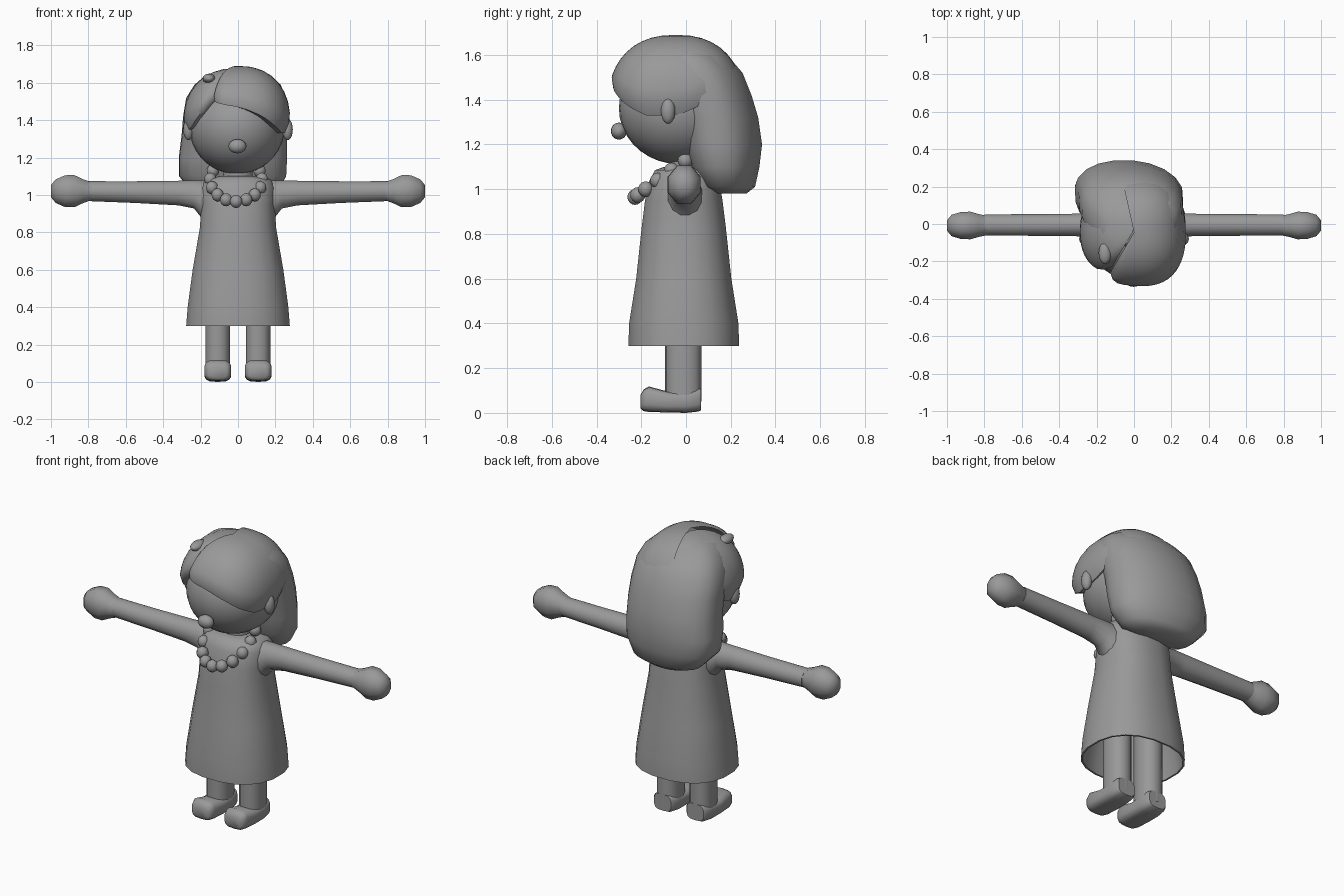
import bpy, bmesh, math
from mathutils import Vector

if "Cube" in bpy.data.objects:
    bpy.data.objects.remove(bpy.data.objects["Cube"])

grey = bpy.data.materials.new("soft grey")
grey.diffuse_color = (0.32, 0.32, 0.32, 1)
grey.use_nodes = True
grey.node_tree.nodes["Principled BSDF"].inputs["Base Color"].default_value = grey.diffuse_color


def finish(name, bm, angle=50):
    bmesh.ops.remove_doubles(bm, verts=bm.verts, dist=0.0005)
    bmesh.ops.recalc_face_normals(bm, faces=bm.faces)
    me = bpy.data.meshes.new(name)
    bm.to_mesh(me)
    bm.free()
    me.materials.append(grey)
    ob = bpy.data.objects.new(name, me)
    bpy.context.collection.objects.link(ob)
    bpy.ops.object.select_all(action='DESELECT')
    ob.select_set(True)
    bpy.context.view_layer.objects.active = ob
    bpy.ops.object.shade_smooth_by_angle(angle=math.radians(angle))
    return ob


def spow(v, p):
    return math.copysign(abs(v) ** p, v)


def loft(name, axis, rings, n=16, p=1.0, angle=50, p_back=None, skew=0.0):
    """Closed skin through rings (pos, a_min, a_max, b_min, b_max) across an axis."""
    bm = bmesh.new()
    rows = []
    for pos, a0, a1, b0, b1 in rings:
        row = []
        for i in range(n):
            t = 2 * math.pi * (i + 0.5) / n
            q = p_back if p_back and math.sin(t) > 0 else p
            a = (a0 + a1) / 2 + (a1 - a0) / 2 * spow(math.cos(t), q)
            b = (b0 + b1) / 2 + (b1 - b0) / 2 * spow(math.sin(t), q)
            a -= skew * max(math.sin(t), 0)
            co = {'x': (pos, a, b), 'y': (a, pos, b), 'z': (a, b, pos)}[axis]
            row.append(bm.verts.new(co))
        rows.append(row)
    for r, s in zip(rows, rows[1:]):
        for i in range(n):
            j = (i + 1) % n
            bm.faces.new((r[i], r[j], s[j], s[i]))
    bm.faces.new(rows[0])
    bm.faces.new(rows[-1])
    return finish(name, bm, angle)


def ball(name, loc, radii, u=16, v=10):
    bm = bmesh.new()
    bmesh.ops.create_uvsphere(bm, u_segments=u, v_segments=v, radius=1)
    bmesh.ops.scale(bm, vec=radii, verts=bm.verts)
    bmesh.ops.translate(bm, vec=loc, verts=bm.verts)
    return finish(name, bm, 60)


def lerp(table, x):
    table = sorted(table)
    x = min(max(x, table[0][0]), table[-1][0])
    for (x0, y0), (x1, y1) in zip(table, table[1:]):
        if x <= x1:
            return y0 + (y1 - y0) * (x - x0) / (x1 - x0)
    return table[-1][1]


def hair_cap(name, c, r, edge, p=0.9, cols=22, rows=9):
    """Dome sector over the head; edge lists (azimuth from front, lower edge height)."""
    bm = bmesh.new()
    grid = []
    a0, a1 = edge[0][0], edge[-1][0]
    for i in range(cols + 1):
        az = a0 + (a1 - a0) * i / cols
        low = math.asin((lerp(edge, az) - c[2]) / r[2])
        side = (0.88, 0.97)[i] if i < 2 else 1.0
        col = []
        for j in range(-1, rows + 1):
            e = low + (math.pi / 2 - low) * max(j, 0) / rows
            k = side * {-1: 0.8, 0: 0.95}.get(j, 1.0)
            h = max(math.cos(e), 0) ** 0.85 * k
            t = math.radians(az)
            col.append(bm.verts.new((c[0] + r[0] * h * spow(math.sin(t), p),
                                     c[1] - r[1] * h * spow(math.cos(t), p),
                                     c[2] + r[2] * math.sin(e))))
        grid.append(col)
    for g, q in zip(grid, grid[1:]):
        for j in range(rows + 1):
            bm.faces.new((g[j], q[j], q[j + 1], g[j + 1]))
    return finish(name, bm, 60)


# Dress, hollow under the hem
loft("dress", 'z', [
    (0.60, -.21, .21, -.19, .17), (0.40, -.255, .255, -.24, .22), (0.30, -.27, .27, -.25, .23),
    (0.30, -.28, .28, -.26, .24), (0.40, -.272, .272, -.257, .237), (0.60, -.245, .245, -.225, .205),
    (0.83, -.205, .205, -.2, .18), (0.95, -.2, .2, -.185, .165), (1.04, -.2, .2, -.165, .15),
    (1.085, -.175, .175, -.14, .13), (1.10, -.1, .1, -.1, .1)], n=20, p=0.85)
loft("neck", 'z', [(1.06, -.08, .08, -.08, .07), (1.16, -.08, .08, -.08, .07)])

# Arms with hands, legs and shoes on both sides
for s, side in ((-1, "left"), (1, "right")):
    loft(side + "_arm", 'x', [(s * x, -w - .005, w - .005, lo, hi) for x, w, lo, hi in (
        (.12, .09, .8, 1.08), (.2, .075, .88, 1.08), (.235, .066, .925, 1.08),
        (.32, .062, .942, 1.078), (.55, .06, .955, 1.075), (.8, .058, .965, 1.075))], n=12)
    loft(side + "_hand", 'x', [(s * x, -w - .008, w - .008, 1.02 - h, 1.02 + h) for x, w, h in (
        (.78, .055, .05), (.83, .066, .07), (.875, .08, .093), (.925, .078, .092), (.975, .062, .068),
        (1.0, .03, .035))], n=8, angle=60)
    c = s * .108
    loft(side + "_leg", 'z', [(z, c - .067, c + .067, -.093, .07) for z in (.05, .2, .62)], n=14, p=.85)
    loft(side + "_shoe", 'y', [(y, c - w, c + w, lo, hi) for y, w, lo, hi in (
        (-.203, .05, .02, .08), (-.19, .065, .008, .105), (-.165, .073, .004, .118),
        (-.08, .073, .002, .095), (0, .071, 0, .1), (.055, .066, .006, .11),
        (.068, .056, .012, .11))], n=14, p=.6)

# Head
ball("head", (-.005, -.03, 1.362), (.255, .27, .25), 28, 18)
ball("nose", (-.003, -.3, 1.26), (.048, .036, .038))
for s, side in ((-1, "left"), (1, "right")):
    ball(side + "_ear", (s * .265, -.08, 1.35), (.028, .032, .058))

# Long back hair, fuller on the left, rounded behind
loft("back_hair", 'z', [
    (0.98, -.13, .13, .13, .27), (1.01, -.23, .21, .07, .31), (1.10, -.315, .26, .02, .33),
    (1.20, -.315, .265, -.01, .342), (1.32, -.3, .265, -.03, .325), (1.42, -.292, .265, -.06, .295),
    (1.52, -.275, .258, -.1, .255), (1.59, -.23, .23, -.12, .195), (1.64, -.17, .17, -.12, .11),
    (1.665, -.1, .1, -.1, .04)], n=20, p=0.7, p_back=0.95, skew=.03, angle=60)

# Swept fringe and the smaller side lock, meeting at the parting
hair_cap("fringe", (0, -.045, 1.42), (.278, .3, .27),
         [(-30, 1.5), (0, 1.47), (25, 1.42), (45, 1.37), (65, 1.33), (90, 1.33), (110, 1.38),
          (190, 1.45)], p=0.82, cols=30)
hair_cap("side_lock", (-.005, -.04, 1.41), (.285, .272, .268),
         [(-28, 1.52), (-45, 1.43), (-65, 1.36), (-95, 1.33), (-120, 1.4), (-185, 1.45)])

# Hair clip
ball("hair_clip", (-.155, -.155, 1.622), (.034, .06, .026))

# Bead necklace draped on a tilted loop
for i in range(-6, 7):
    t = math.radians(i * 23)
    ball("bead_%d" % (i + 7),
         Vector((-.01 + .138 * math.sin(t), -.07 - .158 * math.cos(t), 1.08 - .115 * math.cos(t))),
         (.034, .034, .035), 10, 8)
